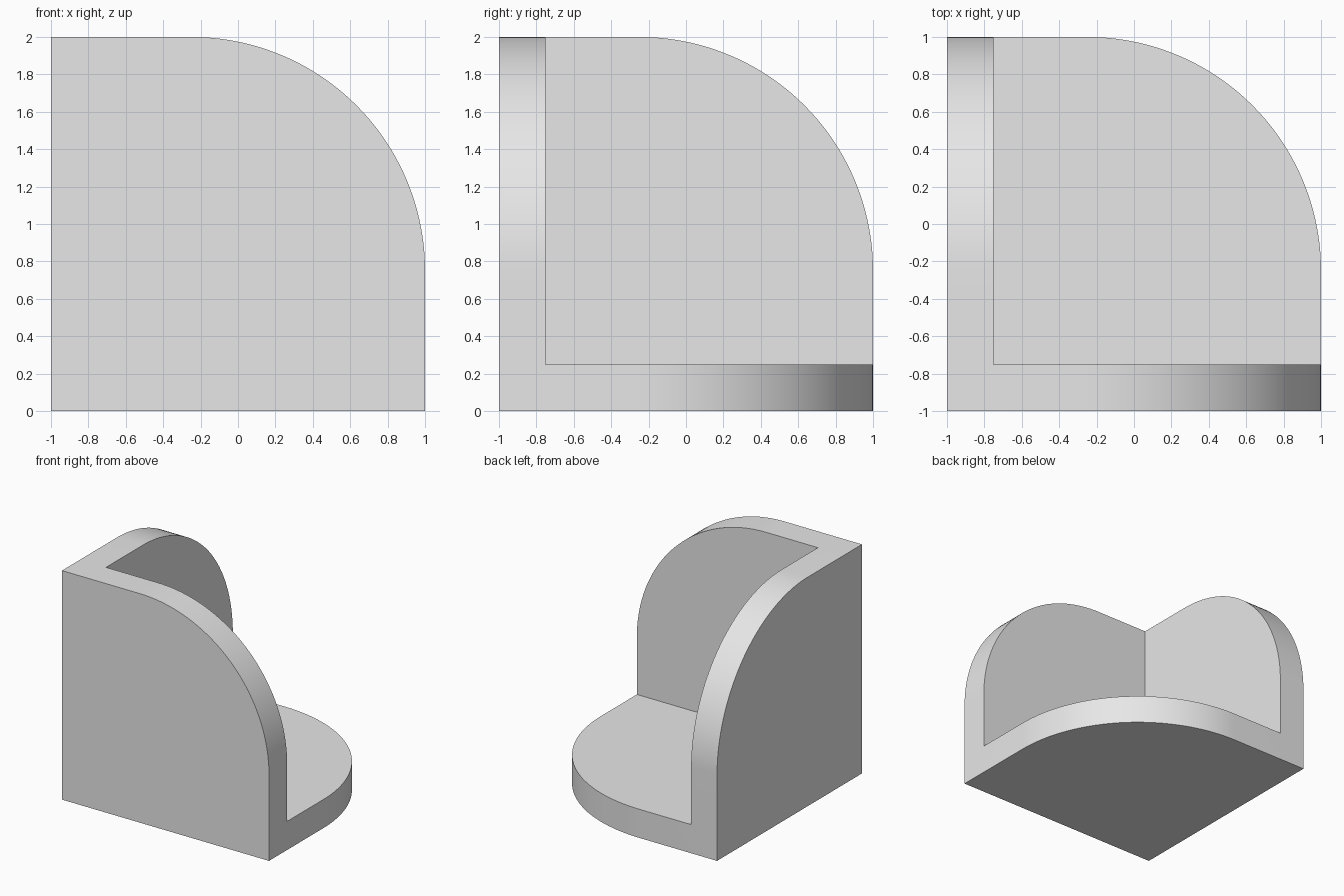
import bpy
import bmesh
import math
from mathutils import Vector

SIZE = 2.0
THICK = 0.25
RADIUS = 1.25
SEGMENTS = 40

if "Cube" in bpy.data.objects:
    bpy.data.objects.remove(bpy.data.objects["Cube"], do_unlink=True)

grey = bpy.data.materials.new("light grey")
grey.use_nodes = True
colour = (0.8, 0.8, 0.8, 1)
grey.diffuse_color = colour
grey.node_tree.nodes["Principled BSDF"].inputs["Base Color"].default_value = colour


def plate_profile():
    """Square with one large rounded corner opposite the origin."""
    centre = SIZE - RADIUS
    points = [(0, 0), (SIZE, 0)]
    for i in range(SEGMENTS + 1):
        a = math.pi / 2 * i / SEGMENTS
        points.append((centre + RADIUS * math.cos(a), centre + RADIUS * math.sin(a)))
    points.append((0, SIZE))
    return points


def make_plate(name, turn):
    """Extrude the profile, then cycle the axes to choose the plane."""
    bm = bmesh.new()
    base = bm.faces.new([bm.verts.new((u, v, 0)) for u, v in plate_profile()])
    extruded = bmesh.ops.extrude_face_region(bm, geom=[base])["geom"]
    top = [g for g in extruded if isinstance(g, bmesh.types.BMVert)]
    bmesh.ops.translate(bm, verts=top, vec=(0, 0, THICK))
    corner = Vector((-SIZE / 2, -SIZE / 2, 0))
    for vert in bm.verts:
        vert.co = Vector([vert.co[(axis - turn) % 3] for axis in range(3)]) + corner
    bmesh.ops.recalc_face_normals(bm, faces=bm.faces[:])
    mesh = bpy.data.meshes.new(name)
    bm.to_mesh(mesh)
    bm.free()
    mesh.materials.append(grey)
    obj = bpy.data.objects.new(name, mesh)
    bpy.context.collection.objects.link(obj)
    return obj


# Three identical plates meeting in one corner
bracket = make_plate("corner_bracket", 0)
walls = [make_plate("side_wall", 1), make_plate("front_wall", 2)]

# Fuse the walls with the base into one solid
bpy.ops.object.select_all(action="DESELECT")
bracket.select_set(True)
bpy.context.view_layer.objects.active = bracket
for wall in walls:
    fuse = bracket.modifiers.new("fuse", "BOOLEAN")
    fuse.operation = "UNION"
    fuse.solver = "EXACT"
    fuse.object = wall
    bpy.ops.object.modifier_apply(modifier=fuse.name)
    bpy.data.objects.remove(wall, do_unlink=True)

# Merge leftover coplanar pieces and smooth the rounded rims
bm = bmesh.new()
bm.from_mesh(bracket.data)
bmesh.ops.remove_doubles(bm, verts=bm.verts[:], dist=0.0001)
bmesh.ops.dissolve_limit(bm, angle_limit=math.radians(0.2),
                         verts=bm.verts[:], edges=bm.edges[:])
bm.to_mesh(bracket.data)
bm.free()
bpy.ops.object.shade_smooth_by_angle(angle=math.radians(30))
